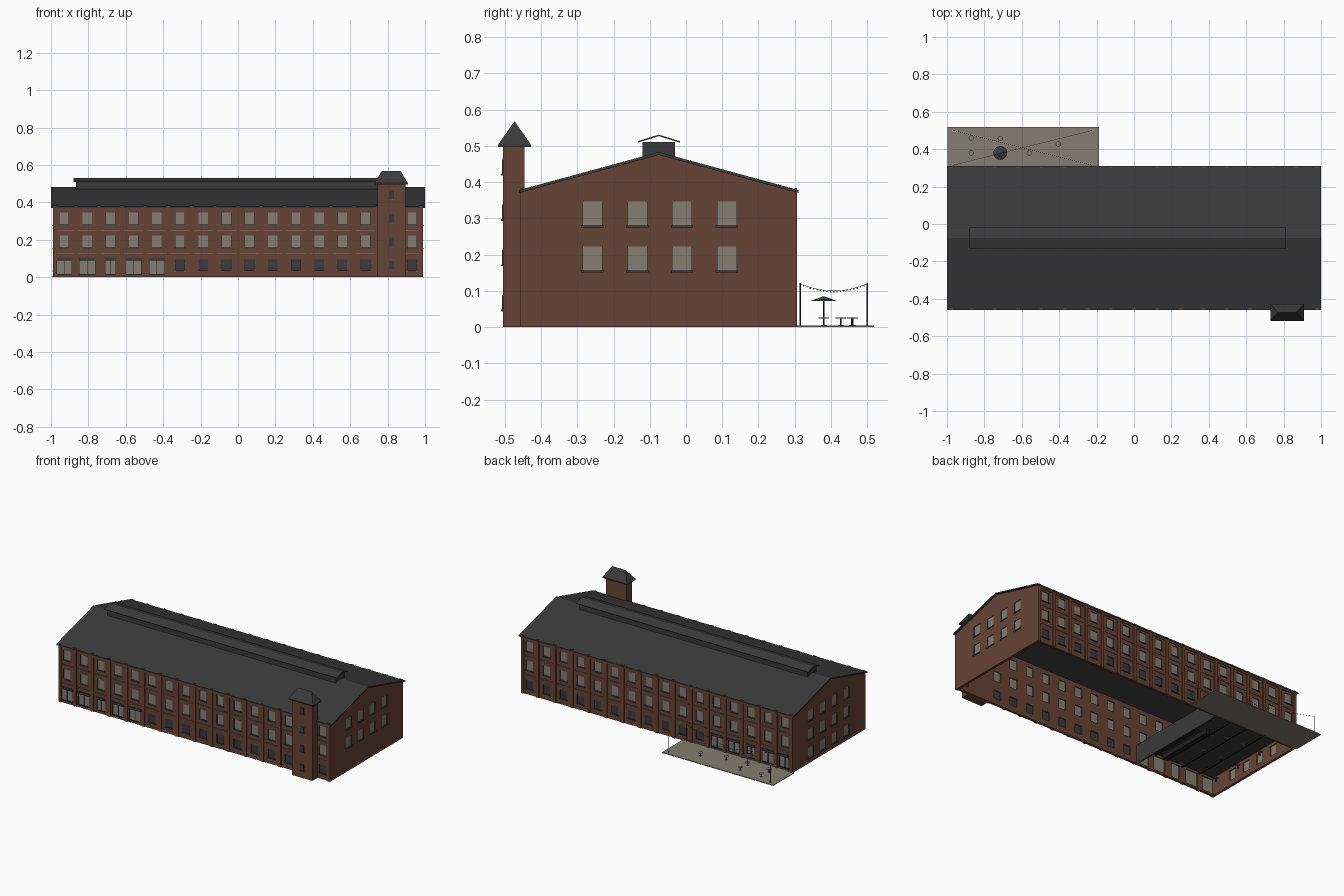
import bpy, bmesh, math
from mathutils import Vector

if "Cube" in bpy.data.objects:
    bpy.data.objects.remove(bpy.data.objects["Cube"])


def mat(name, c):
    m = bpy.data.materials.new(name)
    m.diffuse_color = (*c, 1)
    m.use_nodes = True
    m.node_tree.nodes["Principled BSDF"].inputs["Base Color"].default_value = m.diffuse_color
    return m


BRICK = mat("red brick", (0.135, 0.056, 0.037))
TRIM = mat("pale brick trim", (0.2, 0.1, 0.07))
SLATE = mat("dark slate", (0.043, 0.043, 0.044))
GLASS = mat("pale glass", (0.235, 0.21, 0.17))
PAVE = mat("paving", (0.235, 0.21, 0.165))
IRON = mat("black iron", (0.015, 0.015, 0.015))


def finish(name, bm, m):
    me = bpy.data.meshes.new(name)
    bm.to_mesh(me)
    bm.free()
    me.materials.append(m)
    ob = bpy.data.objects.new(name, me)
    bpy.context.collection.objects.link(ob)
    return ob


def boxes(name, m, items):
    """One object out of many boxes given as x0,x1,y0,y1,z0,z1."""
    bm = bmesh.new()
    for x0, x1, y0, y1, z0, z1 in items:
        vs = bmesh.ops.create_cube(bm, size=1)["verts"]
        for v in vs:
            v.co = Vector((x1 if v.co.x > 0 else x0, y1 if v.co.y > 0 else y0, z1 if v.co.z > 0 else z0))
    return finish(name, bm, m)


def cones(name, m, items, n=16):
    """Round parts given as x,y,z0,z1,r0,r1."""
    bm = bmesh.new()
    for x, y, z0, z1, r0, r1 in items:
        vs = bmesh.ops.create_cone(bm, cap_ends=True, segments=n, radius1=r0, radius2=r1, depth=z1 - z0)["verts"]
        bmesh.ops.translate(bm, verts=vs, vec=(x, y, (z0 + z1) / 2))
    return finish(name, bm, m)


def prism(name, m, prof, x0, x1):
    """Extrude a y,z profile along x."""
    bm = bmesh.new()
    f = bm.faces.new([bm.verts.new((x0, y, z)) for y, z in prof])
    r = bmesh.ops.extrude_face_region(bm, geom=[f], use_keep_orig=True)
    bmesh.ops.translate(bm, verts=[g for g in r["geom"] if isinstance(g, bmesh.types.BMVert)], vec=(x1 - x0, 0, 0))
    bmesh.ops.recalc_face_normals(bm, faces=bm.faces)
    return finish(name, bm, m)


Y0, Y1, X1, EAVE, RIDGE, YC = -0.45, 0.30, 0.988, 0.375, 0.476, -0.075
OUT = {"front": (0, -1, 0), "back": (0, 1, 0), "right": (1, 0, 0), "left": (-1, 0, 0)}


def at(side, u, d, z):
    return {"front": (u, Y0 - d, z), "back": (u, Y1 + d, z),
            "right": (X1 + d, u, z), "left": (-X1 - d, u, z)}[side]


def wbox(side, u0, u1, d0, d1, z0, z1):
    a, b = at(side, u0, d0, z0), at(side, u1, d1, z1)
    return tuple(v for p, q in zip(a, b) for v in (min(p, q), max(p, q)))


def wall(side, u0, u1, holes, gable=False):
    """Wall sheet with openings, thickened inward."""
    us = sorted({round(v, 4) for h in holes for v in h[:2]} | {u0, u1} | ({YC} if gable else set()))
    zs = sorted({round(v, 4) for h in holes for v in h[2:4]} | {0, EAVE})
    bm = bmesh.new()
    V = {}

    def vert(u, z):
        if (u, z) not in V:
            V[u, z] = bm.verts.new(at(side, u, 0, z))
        return V[u, z]
    for a, b in zip(us, us[1:]):
        for c, d in zip(zs, zs[1:]):
            mu, mz = (a + b) / 2, (c + d) / 2
            if not any(h[0] < mu < h[1] and h[2] < mz < h[3] for h in holes):
                bm.faces.new([vert(a, c), vert(b, c), vert(b, d), vert(a, d)])
    if gable:
        bm.faces.new([vert(u, EAVE) for u in us] + [vert(YC, RIDGE)])
    bm.normal_update()
    bmesh.ops.reverse_faces(bm, faces=[f for f in bm.faces if f.normal.dot(Vector(OUT[side])) < 0])
    ob = finish(side + "_wall", bm, BRICK)
    s = ob.modifiers.new("thickness", "SOLIDIFY")
    s.thickness, s.offset = 0.016, -1


BAYS = [-0.93 + 0.124 * i for i in range(16)]
pale, dark, sills, frames, piers, bands, signs = [], [], [], [], [], [], []


def window(side, h, kind):
    u0, u1, z0, z1 = h
    (dark if kind == "dark" else pale).append(wbox(side, u0, u1, -0.01, -0.004, z0, z1))
    if kind == "shop":
        signs.append(wbox(side, u0 - .002, u1 + .002, -0.004, 0.006, z1 - 0.014, z1))
        m = (u0 + u1) / 2
        for u in (u0 + .001, m, u1 - .001):
            frames.append(wbox(side, u - .0015, u + .0015, -0.004, 0, z0, z1))
        frames.append(wbox(side, u0, u1, -0.004, 0, z0, z0 + 0.006))
    else:
        sills.append(wbox(side, u0 - .003, u1 + .003, -0.004, 0.005, z0 - 0.005, z0))
        for u in (u0, u1 - .0015):
            frames.append(wbox(side, u, u + .0015, -0.004, -0.001, z0, z1))


# long facades: three rows of windows, shopfronts at the left end
for side in ("front", "back"):
    holes = []
    for i, x in enumerate(BAYS):
        if side == "front" and i == 14:
            continue
        rows = [(0.026, 0.283, 0.347, "pale"), (0.026, 0.158, 0.223, "pale")]
        rows.append(((0.042, 0.03, 0.03, 0.042, 0.043)[i] if i != 1 else 0.043, 0.012, 0.104, "shop")
                    if i < 5 else (0.026, 0.038, 0.094, "dark"))
        for w, z0, z1, kind in rows:
            h = (x - w, x + w, z0, z1)
            holes.append(h)
            window(side, h, kind)
        for z in (0.127, 0.25):
            bands.append(wbox(side, x - 0.05, x + 0.05, 0, 0.004, z - 0.002, z + 0.002))
    wall(side, -X1, X1, holes)
    for i in range(17):
        x = max(-0.978, min(0.978, -0.992 + 0.124 * i))
        piers.append(wbox(side, x - 0.01, x + 0.01, 0, 0.006, 0, 0.384))
    piers.append(wbox(side, -X1, X1, 0, 0.005, 0.36, 0.372))

# gable ends
for side in ("right", "left"):
    holes = []
    for y in (-0.258, -0.134, -0.011, 0.113):
        for z0, z1 in ((0.28, 0.347), (0.156, 0.222)) + (((0.035, 0.1),) if side == "left" else ()):
            h = (y - 0.028, y + 0.028, z0, z1)
            holes.append(h)
            window(side, h, "pale")
    wall(side, Y0, Y1, holes, True)

# stair tower
boxes("stair_tower", BRICK, [(0.745, 0.895, -0.505, -0.445, 0, 0.5)])
for z in (0.068, 0.193, 0.318, 0.443):
    dark.append((0.807, 0.833, -0.507, -0.503, z - 0.02, z + 0.02))
    sills.append((0.803, 0.837, -0.51, -0.503, z - 0.025, z - 0.02))
boxes("tower_eave", SLATE, [(0.73, 0.908, -0.518, -0.428, 0.497, 0.504)])
roof = boxes("tower_roof", SLATE, [(0.73, 0.908, -0.518, -0.428, 0.504, 0.568)])
for v in roof.data.vertices:
    if v.co.z > 0.55:
        v.co.y = -0.473
        v.co.x = 0.819 + math.copysign(0.05, v.co.x - 0.819)

boxes("pale_windows", GLASS, pale)
boxes("dark_windows", SLATE, dark)
boxes("window_sills", SLATE, sills)
boxes("window_frames", IRON, frames)
boxes("brick_piers", BRICK, piers)
boxes("brick_bands", TRIM, bands)
boxes("shop_fascias", SLATE, signs)


# roofs: thin folded sheets
def fold(half, low, high, t):
    return [(YC - half, low), (YC, high), (YC + half, low), (YC + half, low - t), (YC, high - t), (YC - half, low - t)]


prism("main_roof", SLATE, fold(0.386, 0.378, 0.483, 0.008), -1, 1)
prism("monitor_roof", SLATE, fold(0.058, 0.513, 0.531, 0.004), -0.88, 0.812)
boxes("roof_monitor", SLATE, [(-0.865, 0.797, YC - 0.045, YC + 0.045, 0.455, 0.511)])

# cafe interior at the left end: ceiling, partition, beams, counters
boxes("cafe_ceiling", SLATE, [(-0.97, -0.39, -0.434, 0.284, 0.118, 0.125)])
boxes("cafe_partition", SLATE, [(-0.395, -0.385, -0.434, 0.284, 0.0, 0.125)])
boxes("ceiling_beams", IRON, [(x - .005, x + .005, -0.434, 0.284, 0.108, 0.118)
                              for x in (-0.87, -0.74, -0.62, -0.5)])
boxes("cafe_counters", IRON, [(-0.5, -0.47, -0.3, 0.1, 0.002, 0.035), (-0.42, -0.4, -0.3, 0.1, 0.002, 0.08)])

# terrace with tables, umbrella and light strings
boxes("terrace", PAVE, [(-0.998, -0.188, 0.3, 0.518, 0, 0.005)])
spots = [(-0.87, 0.46), (-0.87, 0.38), (-0.715, 0.457), (-0.56, 0.38), (-0.405, 0.427), (-0.715, 0.38)]
inside = [(x, y) for x in (-0.88, -0.75, -0.62) for y in (-0.3, -0.1, 0.1)]
cones("table_tops", PAVE, [(x, y, 0.024, 0.027, 0.014, 0.014) for x, y in spots + inside])
cones("table_legs", IRON, [(x, y, 0.004, 0.024, 0.002, 0.002) for x, y in spots + inside]
      + [(x, y, 0.004, 0.006, 0.008, 0.008) for x, y in spots + inside], 8)
cones("umbrella", SLATE, [(-0.715, 0.38, 0.072, 0.085, 0.037, 0.001)])
cones("umbrella_pole", IRON, [(-0.715, 0.38, 0.005, 0.075, 0.0015, 0.0015)], 8)
ends = [(-0.965, 0.315), (-0.965, 0.5), (-0.225, 0.315), (-0.225, 0.5)]
cones("light_posts", IRON, [(x, y, 0.004, 0.122, 0.002, 0.002) for x, y in ends], 8)
bulbs = []
for k, (a, b) in enumerate(((ends[0], ends[3]), (ends[1], ends[2]))):
    cu = bpy.data.curves.new("light_string", "CURVE")
    cu.dimensions, cu.bevel_depth, cu.bevel_resolution = "3D", 0.0006, 0
    sp = cu.splines.new("POLY")
    sp.points.add(20)
    for i in range(21):
        t = i / 20
        p = (a[0] + (b[0] - a[0]) * t, a[1] + (b[1] - a[1]) * t, 0.12 - 0.08 * t * (1 - t))
        sp.points[i].co = (*p, 1)
        bulbs.append((p[0], p[1], p[2] - 0.004, p[2], 0.0016, 0.0016))
    cu.materials.append(IRON)
    bpy.context.collection.objects.link(bpy.data.objects.new("light_string_%d" % k, cu))
cones("bulbs", GLASS, bulbs, 6)
